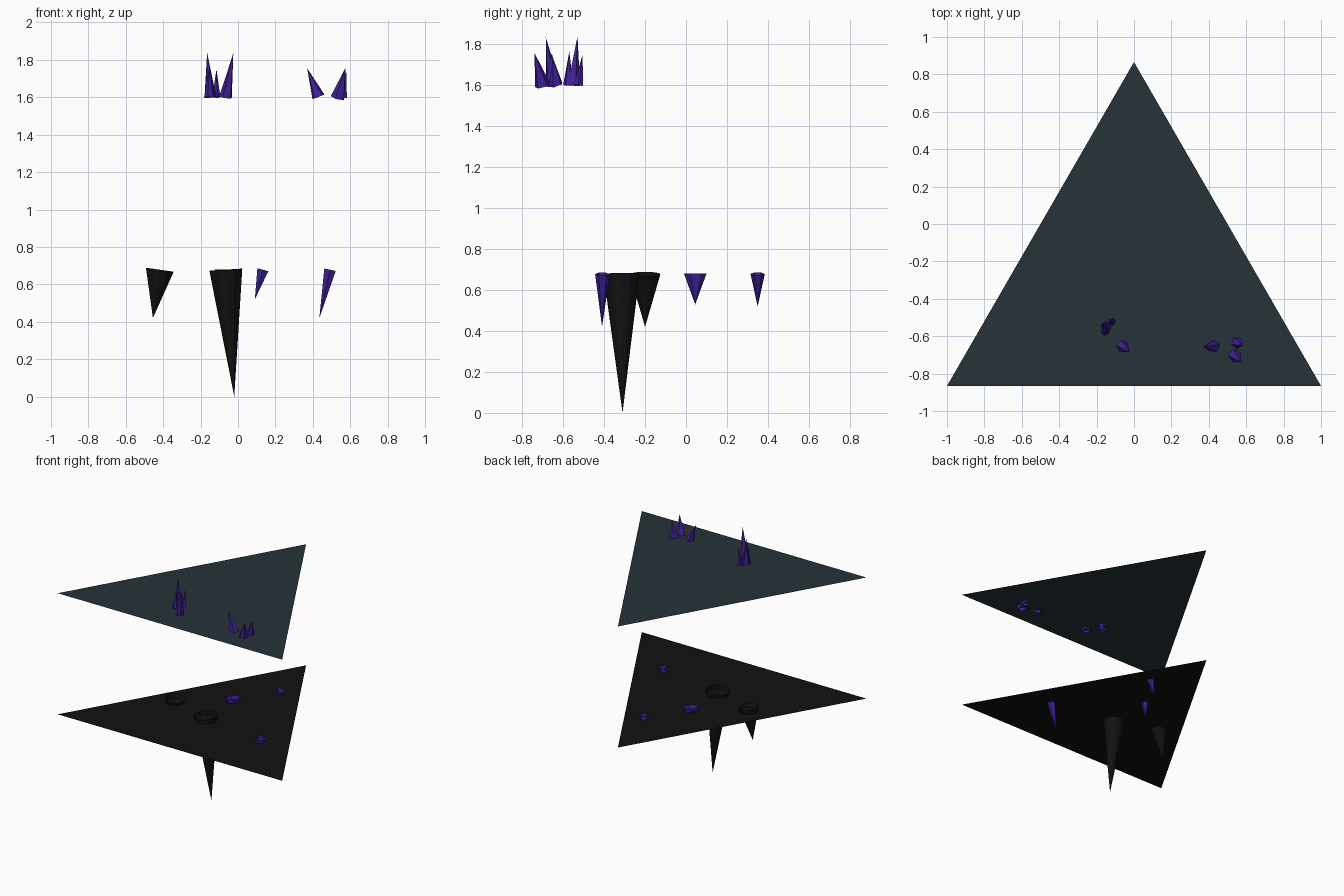
import bpy, bmesh
from math import radians, sqrt
from mathutils import Vector, Matrix

cube = bpy.data.objects.get("Cube")
if cube:
    bpy.data.objects.remove(cube)


def material(name, hex_code):
    def linear(v):
        return v / 12.92 if v <= 0.04045 else ((v + 0.055) / 1.055) ** 2.4
    rgb = [linear(int(hex_code[i:i + 2], 16) / 255) for i in (0, 2, 4)]
    mat = bpy.data.materials.new(name)
    mat.use_nodes = True
    mat.diffuse_color = (*rgb, 1)
    mat.node_tree.nodes["Principled BSDF"].inputs["Base Color"].default_value = (*rgb, 1)
    return mat


slate = material("slate", "263238")
black = material("near_black", "111111")
purple = material("deep_purple", "3f2098")


def finish(name, bm, mat):
    mesh = bpy.data.meshes.new(name)
    bm.to_mesh(mesh)
    bm.free()
    mesh.materials.append(mat)
    obj = bpy.data.objects.new(name, mesh)
    bpy.context.collection.objects.link(obj)
    return obj


def triangle_sheet(name, z, mat):
    bm = bmesh.new()
    h = sqrt(3) / 2
    bm.faces.new([bm.verts.new(p) for p in ((-1, -h, z), (1, -h, z), (0, h, z))])
    finish(name, bm, mat)


def spike(name, base, tip, radius, sides, mat, stretch=1.0, turn=0):
    """Open-based cone whose rim is square to the line from base to tip."""
    base, tip = Vector(base), Vector(tip)
    axis = tip - base
    bm = bmesh.new()
    bmesh.ops.create_cone(bm, cap_ends=False, segments=sides, radius1=radius,
                          radius2=0, depth=axis.length)
    bmesh.ops.remove_doubles(bm, verts=bm.verts, dist=1e-5)
    bmesh.ops.translate(bm, verts=bm.verts, vec=(0, 0, axis.length / 2))
    # Lean from straight up or straight down, keeping the turn about z
    pole = Vector((0, 0, 1 if axis.z > 0 else -1))
    lean = pole.rotation_difference(axis).to_matrix().to_4x4()
    flip = Matrix.Rotation(0 if axis.z > 0 else radians(180), 4, 'X')
    shape = Matrix.Rotation(radians(turn), 4, 'Z') @ Matrix.Diagonal((stretch, 1, 1, 1))
    bm.transform(Matrix.Translation(base) @ lean @ shape @ flip)
    bmesh.ops.recalc_face_normals(bm, faces=bm.faces)
    finish(name, bm, mat)


# Floating sheets
triangle_sheet("upper_ground", 1.62, slate)
triangle_sheet("lower_ground", 0.645, black)

# Rock spikes hanging through the lower sheet
spike("large_rock_spike", (-0.065, -0.315, 0.678), (-0.02, -0.31, 0), 0.088, 12, black)
spike("small_rock_spike", (-0.418, -0.2, 0.678), (-0.455, -0.2, 0.42), 0.075, 12, black)

# Crystals hanging through the lower sheet
spike("hanging_crystal_back", (0.133, 0.35, 0.678), (0.09, 0.35, 0.52), 0.035, 6, purple)
spike("hanging_crystal_middle", (-0.075, 0.045, 0.68), (-0.075, 0.045, 0.53),
      0.038, 6, purple, stretch=1.7, turn=50)
spike("hanging_crystal_front", (0.492, -0.408, 0.678), (0.435, -0.41, 0.42), 0.036, 6, purple)

# Crystals standing on the upper sheet: base, tip, radius, turn
standing = [
    ((-0.155, -0.575, 1.6), (-0.15, -0.57, 1.765), 0.026, 20),
    ((-0.148, -0.55, 1.6), (-0.165, -0.53, 1.84), 0.033, 0),
    ((-0.118, -0.525, 1.6), (-0.115, -0.505, 1.75), 0.024, 50),
    ((-0.065, -0.65, 1.6), (-0.025, -0.685, 1.835), 0.036, 10),
    ((0.43, -0.655, 1.602), (0.37, -0.655, 1.755), 0.036, 0),
    ((0.55, -0.635, 1.605), (0.58, -0.65, 1.735), 0.036, 30),
    ((0.535, -0.70, 1.597), (0.575, -0.74, 1.758), 0.04, 15),
]
for i, (base, tip, radius, turn) in enumerate(standing, 1):
    spike(f"standing_crystal_{i}", base, tip, radius, 5, purple, turn=turn)
